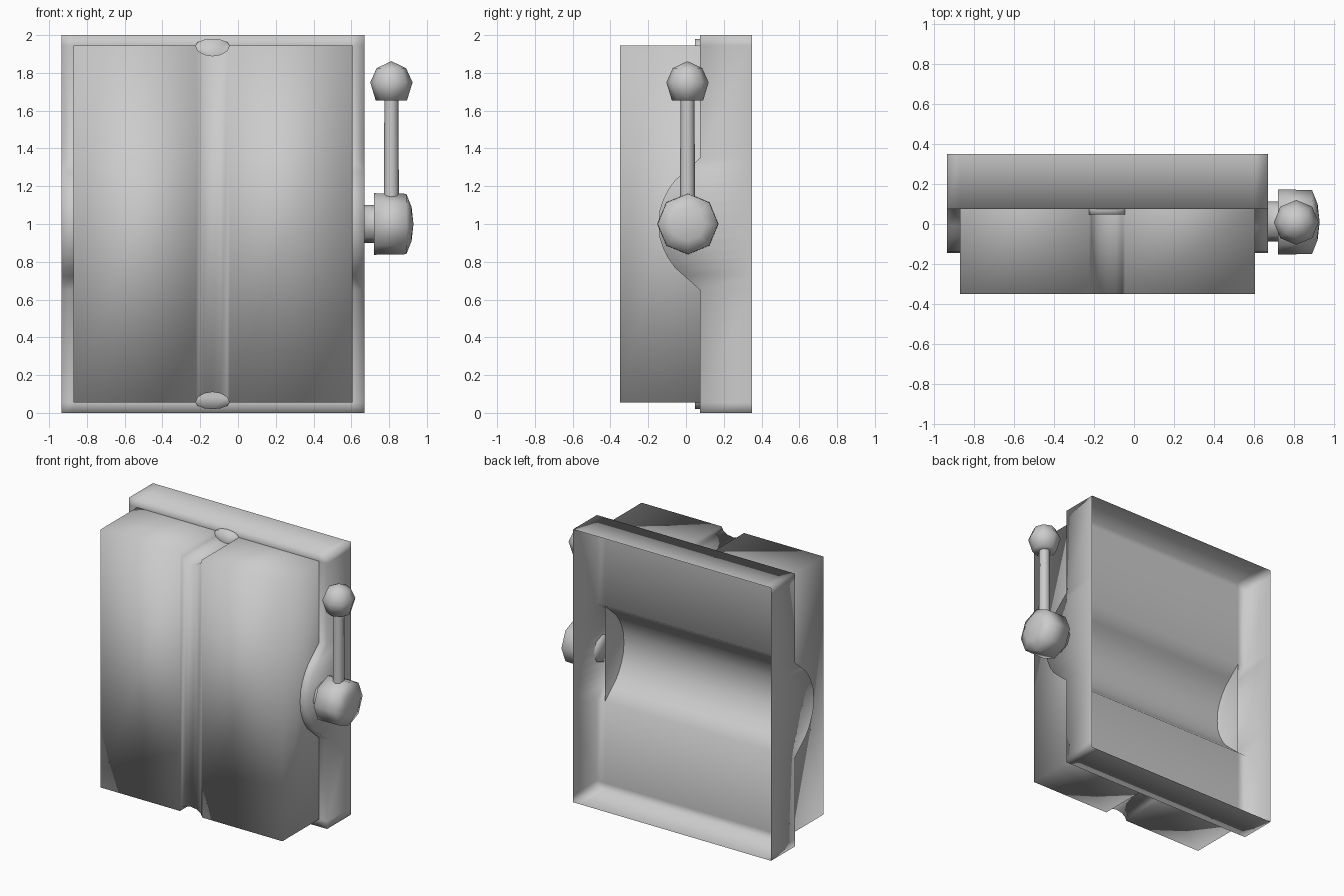
import bpy, bmesh, math
from mathutils import Matrix, Vector

if "Cube" in bpy.data.objects:
    bpy.data.objects.remove(bpy.data.objects["Cube"])

XL, XR = -0.935, 0.67        # frame width
BL, BR = -0.87, 0.605        # block width
ZB, ZT = 0.055, 1.945        # block height
YF, YL, YB = -0.35, 0.075, 0.35   # block front, frame ledge, open back


def finish(name, bm, face_back=False):
    bmesh.ops.remove_doubles(bm, verts=bm.verts, dist=0.0005)
    if face_back:
        for f in bm.faces:
            f.normal_update()
            if f.normal.y < 0:
                f.normal_flip()
    else:
        bmesh.ops.recalc_face_normals(bm, faces=bm.faces)
    me = bpy.data.meshes.new(name)
    bm.to_mesh(me)
    bm.free()
    me.shade_smooth()
    ob = bpy.data.objects.new(name, me)
    bpy.context.collection.objects.link(ob)
    return ob


def face(bm, *pts):
    return bm.faces.new([bm.verts.new(p) for p in pts])


def strip(bm, a, b):
    """Quads between two equally long point lists."""
    for i in range(len(a) - 1):
        face(bm, a[i], a[i + 1], b[i + 1], b[i])


def lathe(name, profile, origin, axis):
    """Eight-sided turned part; profile is (radius, distance along axis)."""
    bm = bmesh.new()
    rings = []
    for r, h in profile:
        rings.append([Vector((r * math.cos(i * math.pi / 4), r * math.sin(i * math.pi / 4), h))
                      for i in range(9)])
    for a, b in zip(rings, rings[1:]):
        for i in range(8):
            pts = [a[i], a[i + 1], b[i + 1], b[i]]
            if (a[i] - a[i + 1]).length < 1e-6:
                pts.pop(1)
            elif (b[i] - b[i + 1]).length < 1e-6:
                pts.pop(2)
            face(bm, *pts)
    rot = Matrix.Rotation(math.pi / 2, 4, 'Y') if axis == 'X' else Matrix()
    bm.transform(Matrix.Translation(origin) @ rot)
    return finish(name, bm)


# Rounded trough profile, mirrored about z = 1: (height offset, y)
half = [(0.07, -0.14), (0.13, -0.12), (0.18, -0.095), (0.23, -0.06), (0.275, -0.01), (0.35, YL)]
trough = [(1 - d, y) for d, y in reversed(half)] + [(1, -0.145)] + [(1 + d, y) for d, y in half]
inner = [(ZB, YL)] + trough + [(ZT, YL)]
full = [(0, YL)] + inner + [(2, YL)]

# Groove cross-section: x position and arc height factor
groove = [(-0.135 - 0.09 * math.cos(i * math.pi / 6), math.sin(i * math.pi / 6)) for i in range(7)]

# Frame shell, open at the back, bulging at both sides
bm = bmesh.new()
for outer, edge in ((XL, BL), (XR, BR)):
    strip(bm, [(outer, y, z) for z, y in full], [(edge, y, z) for z, y in full])
    strip(bm, [(outer, y, z) for z, y in full], [(outer, YB, z) for z, y in full])
xs = [XL, BL, BR, XR]
for z, zi in ((0, ZB), (2, ZT)):
    strip(bm, [(x, YL, z) for x in xs], [(x, YB, z) for x in xs])
    face(bm, (BL, YL, z), (BR, YL, z), (BR, YL, zi), (BL, YL, zi))
finish("frame", bm)

# Front block with a notch groove along its top and bottom
bm = bmesh.new()
cols = [(BL, 0)] + groove + [(BR, 0)]
top = [(x, ZT - 0.055 * h) for x, h in cols]
bot = [(x, ZB + 0.055 * h) for x, h in cols]
strip(bm, [(x, YF, z) for x, z in bot], [(x, YF, z) for x, z in top])
for edge in (top, bot):
    strip(bm, [(x, YF, z) for x, z in edge], [(x, YL, z) for x, z in edge])
for x in (BL, BR):
    face(bm, (x, YF, ZB), (x, YF, ZT), (x, YL, ZT), (x, YL, ZB))
finish("front_block", bm)

# Back panel with the horizontal trough
bm = bmesh.new()
strip(bm, [(BL, y, z) for z, y in inner], [(BR, y, z) for z, y in inner])
finish("back_panel", bm, face_back=True)

# Small lens-shaped plugs at the end of each groove
for name, z0, s in (("top_plug", ZT, 1), ("bottom_plug", ZB, -1)):
    bm = bmesh.new()
    out = [(x, z0 + s * 0.035 * h) for x, h in groove]
    low = [(x, z0 - s * 0.055 * h) for x, h in groove]
    loop = out + low[-2:0:-1]
    face(bm, *[(x, 0.047, z) for x, z in loop])
    strip(bm, [(x, 0.047, z) for x, z in out], [(x, YL, z) for x, z in out])
    finish(name, bm)

# Side crank: axle, hub, rod and ball
lathe("axle", [(0, 0), (0.1, 0), (0.1, 0.08)], (0.662, 0.012, 1), 'X')
lathe("hub", [(0, 0), (0.163, 0), (0.16, 0.17), (0.09, 0.198), (0, 0.208)], (0.721, 0.01, 1), 'X')
lathe("crank_rod", [(0.04, 1.1), (0.037, 1.68)], (0.812, 0.008, 0), 'Z')
lathe("crank_ball", [(0, 1.655), (0.083, 1.655), (0.112, 1.75), (0.078, 1.825), (0, 1.862)],
      (0.812, 0.008, 0), 'Z')
